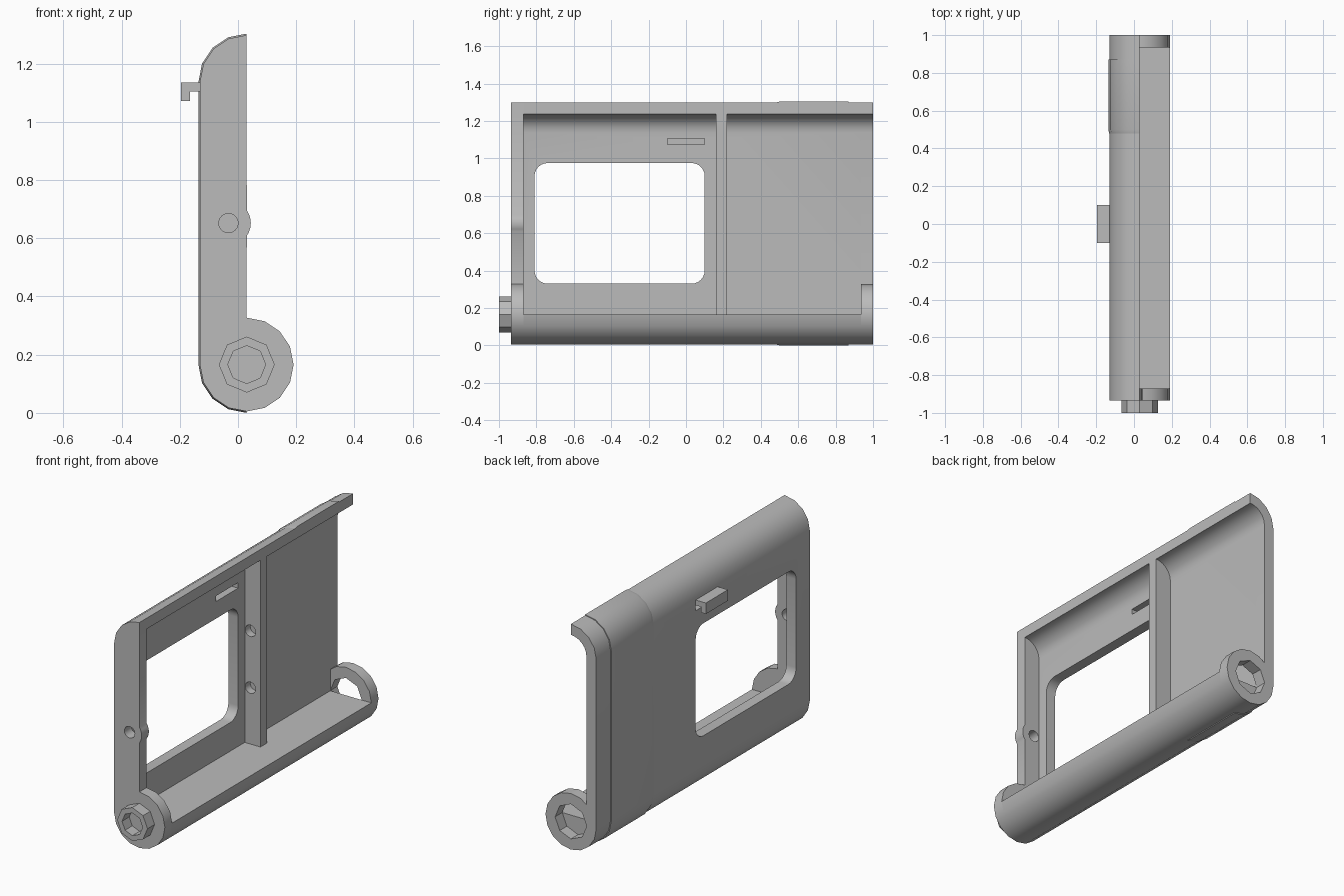
import bpy, bmesh
from math import sin, cos, radians, pi

cube = bpy.data.objects.get("Cube")
if cube:
    bpy.data.objects.remove(cube)

grey = bpy.data.materials.new("light_grey")
grey.use_nodes = True
grey.diffuse_color = (0.5, 0.5, 0.5, 1)
grey.node_tree.nodes["Principled BSDF"].inputs["Base Color"].default_value = (0.5, 0.5, 0.5, 1)

# Shared dimensions
CX, LOW, HIGH = 0.03, 0.166, 1.137      # curve centres of the shell
R, WALL = 0.161, 0.062                  # outer radius, wall thickness
RI = R - WALL
INNER = CX - RI                         # inner wall face
FRONT, CAP, BACK = -0.935, -0.87, 1.0


def arc(cx, cz, r, a0, a1, n):
    """Points on an arc in the xz plane, angles in degrees."""
    angles = [radians(a0 + (a1 - a0) * i / n) for i in range(n + 1)]
    return [(cx + r * cos(a), cz + r * sin(a)) for a in angles]


def loft(name, sections):
    """Solid through a list of (y, xz outline) sections with equal point counts."""
    bm = bmesh.new()
    rings = [[bm.verts.new((x, y, z)) for x, z in pts] for y, pts in sections]
    bm.faces.new(rings[0])
    bm.faces.new(rings[-1])
    n = len(rings[0])
    for a, b in zip(rings, rings[1:]):
        for i in range(n):
            j = (i + 1) % n
            bm.faces.new((a[i], a[j], b[j], b[i]))
    bmesh.ops.recalc_face_normals(bm, faces=bm.faces)
    mesh = bpy.data.meshes.new(name)
    bm.to_mesh(mesh)
    bm.free()
    mesh.materials.append(grey)
    obj = bpy.data.objects.new(name, mesh)
    bpy.context.collection.objects.link(obj)
    return obj


def prism(name, pts, y0, y1):
    return loft(name, [(y0, pts), (y1, pts)])


def rod(name, x, z, r, y0, y1, sides):
    return prism(name, arc(x, z, r, 0, 360, sides)[:-1], y0, y1)


def block(name, x0, x1, y0, y1, z0, z1):
    return prism(name, [(x0, z0), (x1, z0), (x1, z1), (x0, z1)], y0, y1)


def select(obj):
    bpy.ops.object.select_all(action='DESELECT')
    obj.select_set(True)
    bpy.context.view_layer.objects.active = obj


def cut(obj, cutter):
    mod = obj.modifiers.new("cut", 'BOOLEAN')
    mod.operation = 'DIFFERENCE'
    mod.solver = 'EXACT'
    mod.object = cutter
    select(obj)
    bpy.ops.object.modifier_apply(modifier=mod.name)
    bpy.data.objects.remove(cutter)


def rounded_cutter(y0, y1, z0, z1, r):
    """Rounded rectangle passing through the wall along x."""
    pts = []
    corners = [(y1 - r, z1 - r), (y0 + r, z1 - r), (y0 + r, z0 + r), (y1 - r, z0 + r)]
    for k, (y, z) in enumerate(corners):
        pts += arc(y, z, r, 90 * k, 90 * k + 90, 6)
    obj = prism("window_cutter", pts, -0.3, 0)
    for v in obj.data.vertices:           # swap x and y
        v.co = (v.co.y, v.co.x, v.co.z)
    obj.data.flip_normals()
    return obj


outer_top = arc(CX, HIGH, R, 90, 180, 4)
inner_top = arc(CX, HIGH, RI, 180, 90, 6)

# Main shell: curved top, flat wall and solid half-round base
shell = prism("shell", outer_top + arc(CX, LOW, R, 180, 360, 8)
              + [(INNER, LOW)] + inner_top, CAP, 0.935)
cut(shell, rounded_cutter(-0.81, 0.10, 0.33, 0.975, 0.07))
cut(shell, block("slot_cutter", -0.3, 0.0, -0.10, 0.10, 1.073, 1.105))

# Open back end with the hinge ring
dz = (R * R - RI * RI) ** 0.5 - 0.004
back_end = prism("back_hinge_end", outer_top + arc(CX, LOW, R, 180, 472.5, 13)
                 + [(INNER, LOW + dz)] + inner_top, 0.935, BACK)
cut(back_end, rod("socket_cutter", CX, LOW, 0.1, 0.9, 1.1, 8))

# Closed front cap with hinge disc and a rounded screw boss on its edge
boss = arc(-0.033, 0.652, 0.077, -35, 35, 6)
front_cap = prism("front_cap", outer_top + arc(CX, LOW, R, 180, 450, 12)
                  + [(CX, z) if x < CX else (x, z) for x, z in boss], FRONT, CAP)
cut(front_cap, rod("screw_cutter", -0.033, 0.652, 0.033, -1.1, -0.8, 24))

# Hollow octagonal pivot
pivot = rod("pivot", CX, LOW, 0.096, -1.0, FRONT, 8)
cut(pivot, rod("pivot_cutter", CX, LOW, 0.065, -1.1, FRONT + 0.002, 8))

# Dividing rib with two blind screw holes
rib = prism("dividing_rib", [(CX, LOW), (INNER, LOW)] + inner_top, 0.16, 0.22)
for z in (0.489, 0.815):
    cut(rib, rod("rib_cutter", -0.033, z, 0.033, 0.1, 0.205, 24))

# Latch hook on the outer wall
OUT = CX - R
prism("latch_hook", [(OUT, 1.135), (-0.196, 1.135), (-0.196, 1.072), (-0.165, 1.072),
                     (-0.165, 1.105), (OUT, 1.105)], -0.10, 0.10)


# Slightly raised grip band around the outside, ramped at one end
def band(h):
    outside = arc(CX, HIGH, R + h, 90, 180, 4) + arc(CX, LOW, R + h, 180, 270, 4)
    inside = arc(CX, LOW, R - 0.004, 270, 180, 4) + arc(CX, HIGH, R - 0.004, 180, 90, 4)
    return outside + inside


loft("grip_band", [(0.48, band(0.0)), (0.50, band(0.005)), (0.87, band(0.005))])

# Smooth the curves, keep the edges sharp
for obj in list(bpy.context.collection.objects):
    if obj.type == 'MESH' and grey.name in obj.data.materials:
        select(obj)
        bpy.ops.object.shade_smooth_by_angle(angle=radians(30))
